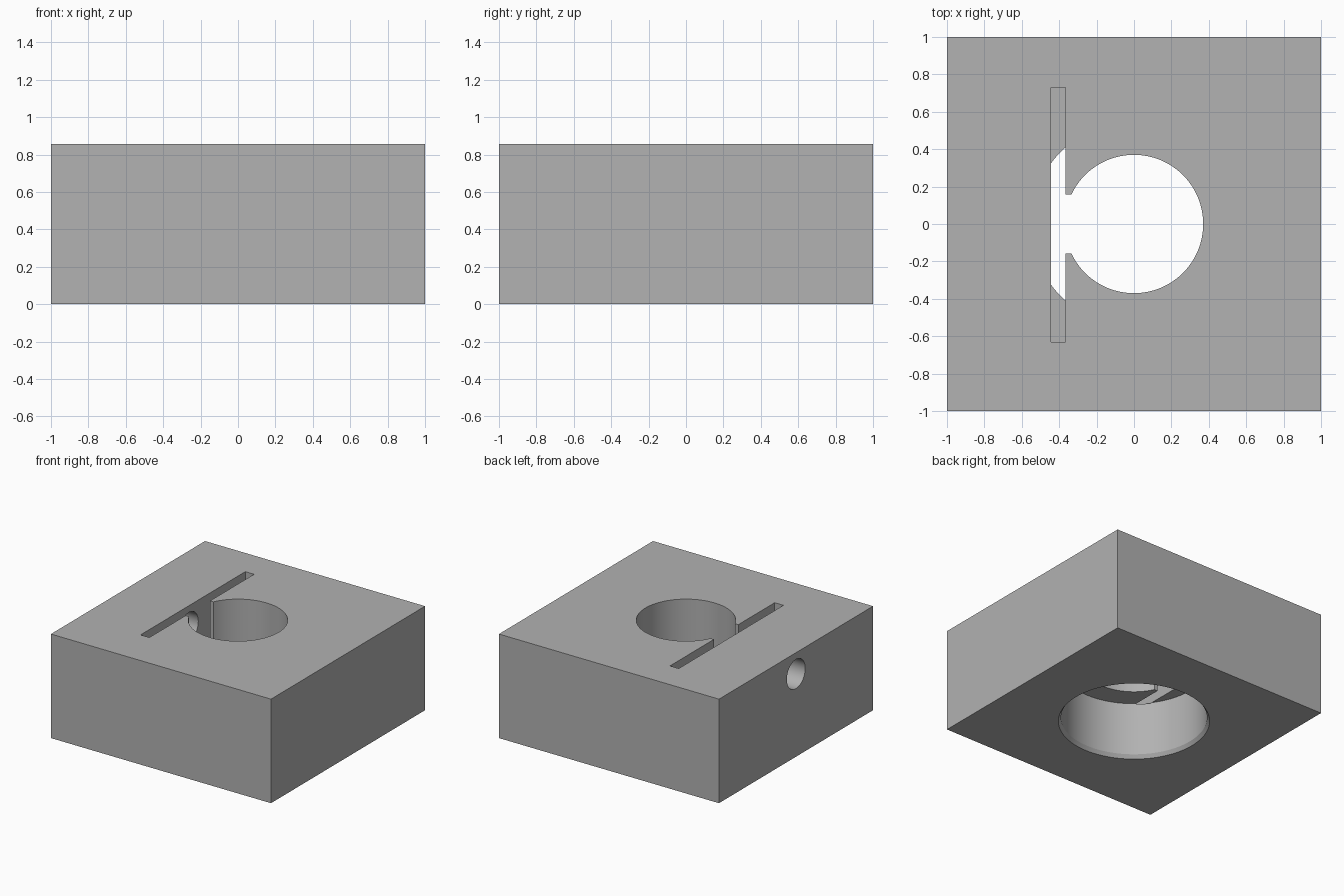
import bpy
import bmesh
import math
from mathutils import Matrix, Vector

cube = bpy.data.objects.get("Cube")
if cube:
    bpy.data.objects.remove(cube, do_unlink=True)

HEIGHT = 0.855
CEILING = 0.47   # top of the wide lower bore

grey = bpy.data.materials.new("plain grey")
grey.use_nodes = True
grey.diffuse_color = (0.445, 0.445, 0.445, 1)
grey.node_tree.nodes["Principled BSDF"].inputs["Base Color"].default_value = grey.diffuse_color


def make_object(name, bm):
    bmesh.ops.recalc_face_normals(bm, faces=bm.faces)
    mesh = bpy.data.meshes.new(name)
    bm.to_mesh(mesh)
    bm.free()
    obj = bpy.data.objects.new(name, mesh)
    mesh.materials.append(grey)
    bpy.context.collection.objects.link(obj)
    return obj


def box(name, low, high):
    low, high = Vector(low), Vector(high)
    bm = bmesh.new()
    bmesh.ops.create_cube(bm, size=1)
    bmesh.ops.scale(bm, vec=high - low, verts=bm.verts)
    bmesh.ops.translate(bm, vec=(low + high) / 2, verts=bm.verts)
    return make_object(name, bm)


def turned(name, profile, sides, placement=Matrix()):
    """Closed solid turned around z from (radius, height) pairs."""
    bm = bmesh.new()
    rings = []
    for r, z in profile:
        angles = [math.tau * i / sides for i in range(sides)]
        rings.append([bm.verts.new((r * math.cos(a), r * math.sin(a), z)) for a in angles])
    bm.faces.new(rings[0])
    bm.faces.new(rings[-1])
    for a, b in zip(rings, rings[1:]):
        for i in range(sides):
            j = (i + 1) % sides
            bm.faces.new((a[i], a[j], b[j], b[i]))
    bm.transform(placement)
    return make_object(name, bm)


# Main block
block = box("block", (-1, -1, 0), (1, 1, HEIGHT))

# Side hole runs along x from the -x face into the slot
side_placement = Matrix.Translation((-1.1, 0, 0.68)) @ Matrix.Rotation(math.pi / 2, 4, "Y")

cutters = [
    # Wide bore with a chamfered mouth underneath
    turned("lower_bore", [(0.59, -0.03), (0.55, 0.03), (0.55, CEILING)], 96),
    # Narrow bore through the top
    turned("upper_bore", [(0.37, 0.4), (0.37, 1)], 96),
    # Long slot and the short channel joining it to the bore
    box("slot", (-0.445, -0.63, CEILING - 0.004), (-0.365, 0.73, 1)),
    box("channel", (-0.4, -0.158, 0.42), (-0.25, 0.158, 1)),
    turned("side_hole", [(0.12, 0), (0.12, 0.7)], 32, side_placement),
]

# Cut every opening, then drop the cutters
bpy.ops.object.select_all(action="DESELECT")
block.select_set(True)
bpy.context.view_layer.objects.active = block
for cutter in cutters:
    cutter.hide_render = True
    mod = block.modifiers.new(cutter.name, "BOOLEAN")
    mod.operation = "DIFFERENCE"
    mod.solver = "EXACT"
    mod.object = cutter
    bpy.ops.object.modifier_apply(modifier=mod.name)
    bpy.data.objects.remove(cutter, do_unlink=True)

bpy.ops.object.shade_smooth_by_angle(angle=math.radians(25))
